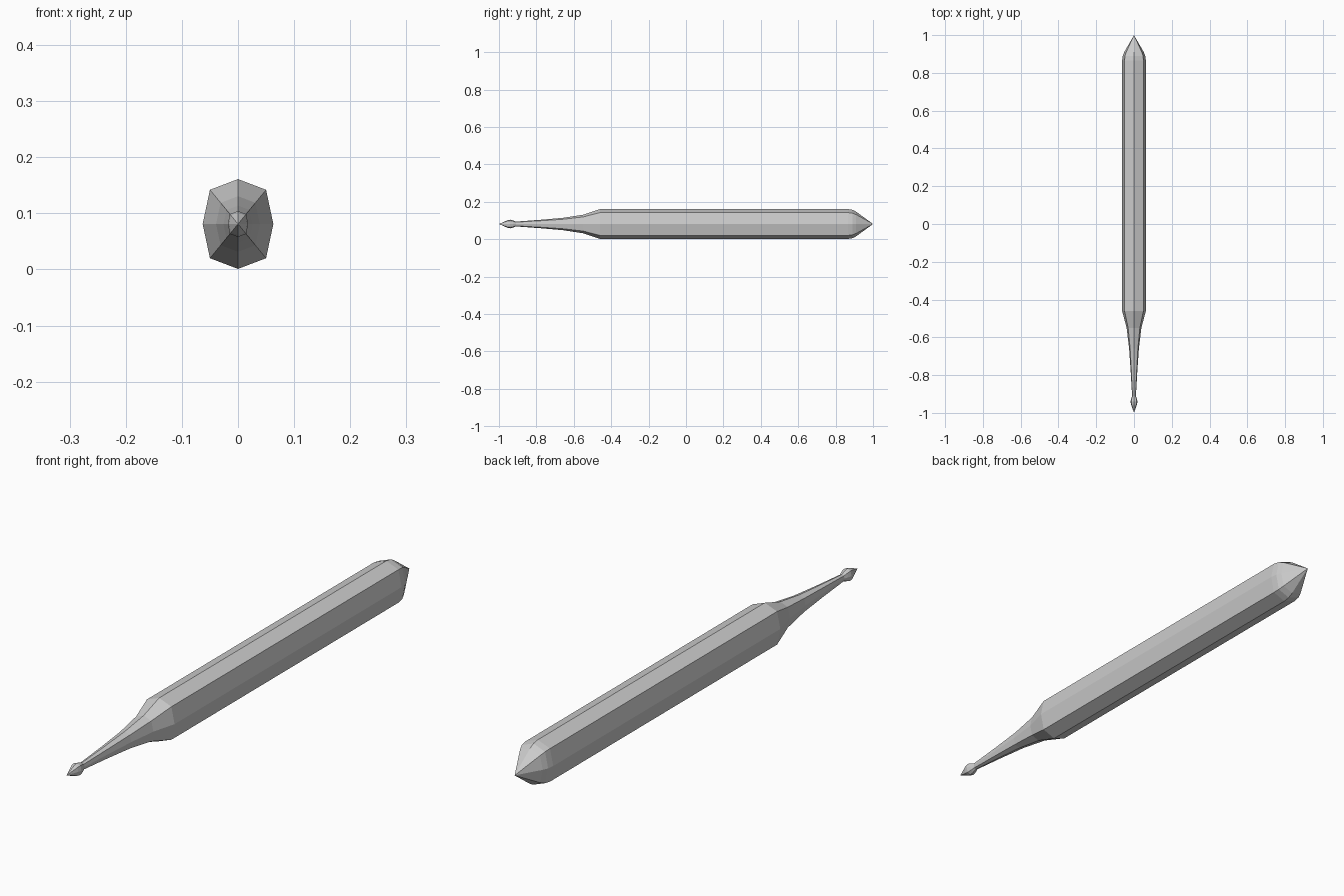
import bpy, bmesh

if "Cube" in bpy.data.objects:
    bpy.data.objects.remove(bpy.data.objects["Cube"])

CZ = 0.081
# eight-sided cross-section at full size (x, z)
SECTION = [(0.063, 0), (0.05, 0.061), (0, 0.08), (-0.05, 0.061),
           (-0.063, 0), (-0.05, -0.061), (0, -0.08), (0.05, -0.061)]


def loft(name, stations):
    """Skin scaled cross-sections along y; a scale of 0 makes a point."""
    bm = bmesh.new()
    rings = []
    for y, s in stations:
        pts = SECTION if s else [(0, 0)]
        rings.append([bm.verts.new((x * s, y, CZ + z * s)) for x, z in pts])
    n = len(SECTION)
    for a, b in zip(rings, rings[1:]):
        for i in range(n):
            j = (i + 1) % n
            quad = [a[i % len(a)], a[j % len(a)], b[j % len(b)], b[i % len(b)]]
            bm.faces.new(list(dict.fromkeys(quad)))
    bmesh.ops.recalc_face_normals(bm, faces=bm.faces)
    me = bpy.data.meshes.new(name)
    bm.to_mesh(me)
    bm.free()
    ob = bpy.data.objects.new(name, me)
    bpy.context.collection.objects.link(ob)
    return ob


# one continuous hull: nose point and bead, flared neck, barrel, pointed tail
nose = [(-1.0, 0), (-0.955, 0.25), (-0.94, 0.29), (-0.925, 0.24), (-0.91, 0.16)]
neck = [(-0.78, 0.28), (-0.66, 0.41), (-0.55, 0.62)]
barrel = [(-0.46, 1), (0.865, 1)]
tail = [(0.89, 0.95), (0.91, 0.82), (1.0, 0)]
loft("faceted_shaft", nose + neck + barrel + tail)
